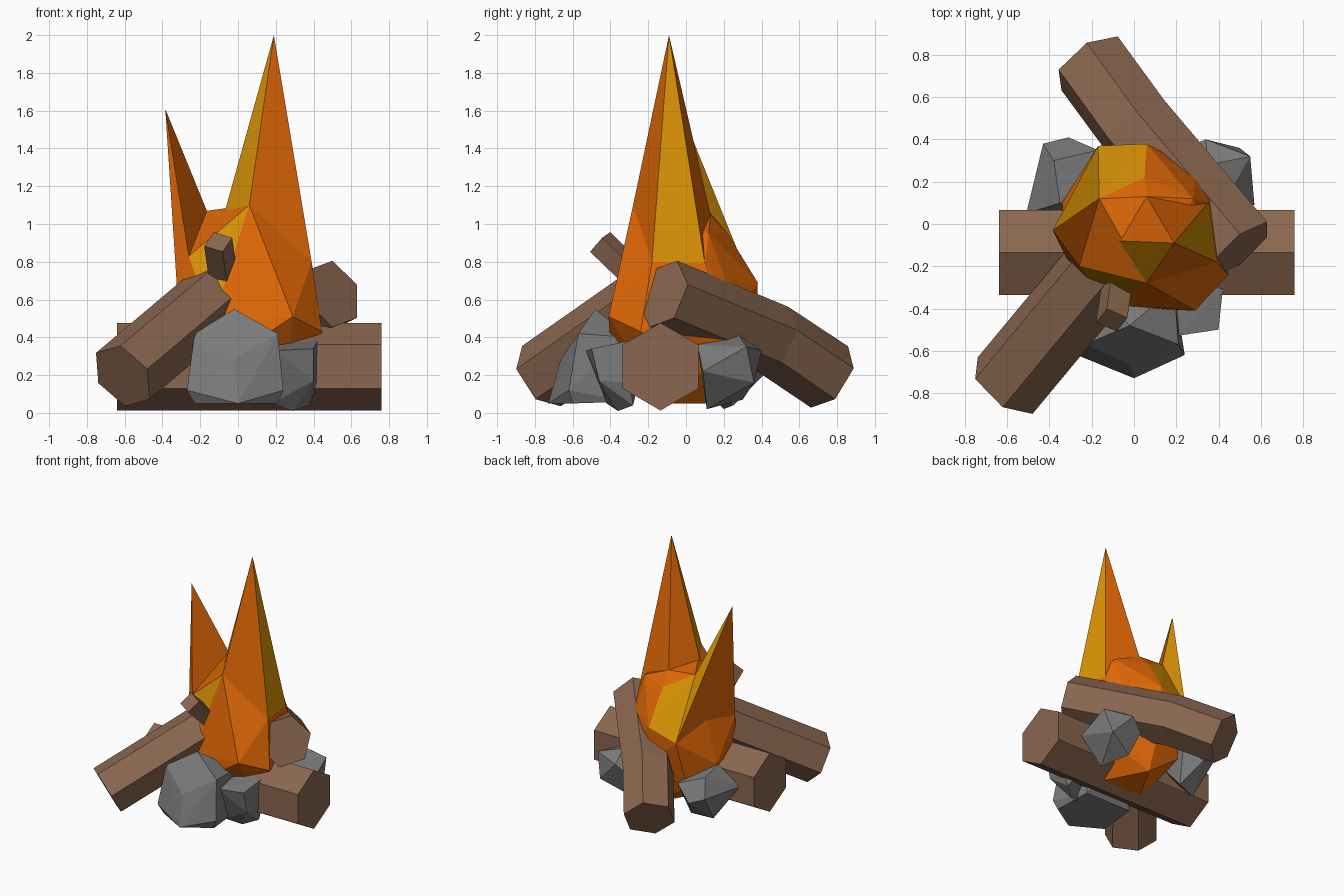
import bpy, bmesh, math
from mathutils import Vector


def mat(name, rgb):
    m = bpy.data.materials.new(name)
    m.diffuse_color = (*rgb, 1)
    return m


WOOD = mat("wood_brown", (0.255, 0.135, 0.08))
STONE = mat("stone_grey", (0.2, 0.2, 0.2))
ORANGE = mat("flame_orange", (0.76, 0.14, 0.002))
YELLOW = mat("flame_yellow", (0.72, 0.30, 0.002))


def finish(bm, name, *mats):
    bmesh.ops.recalc_face_normals(bm, faces=bm.faces)
    me = bpy.data.meshes.new(name)
    bm.to_mesh(me)
    bm.free()
    for m in mats:
        me.materials.append(m)
    ob = bpy.data.objects.new(name, me)
    bpy.context.collection.objects.link(ob)
    return ob


def log(name, path, radius, roll=0.0, sides=6):
    """Faceted prism along a path; roll turns its first corner away from straight up."""
    bm = bmesh.new()
    pts = [Vector(p) for p in path]
    rings = []
    for i, p in enumerate(pts):
        t = (pts[min(i + 1, len(pts) - 1)] - pts[max(i - 1, 0)]).normalized()
        side = t.cross(Vector((0, 0, 1))).normalized()
        up = side.cross(t)
        angles = [roll + 2 * math.pi * k / sides for k in range(sides)]
        rings.append([bm.verts.new(p + radius * (up * math.cos(a) + side * math.sin(a)))
                      for a in angles])
    for a, b in zip(rings, rings[1:]):
        for k in range(sides):
            j = (k + 1) % sides
            bm.faces.new((a[k], a[j], b[j], b[k]))
    bm.faces.new(rings[0])
    bm.faces.new(rings[-1])
    return finish(bm, name, WOOD)


def hull(name, points, mats, yellow_dirs=()):
    """Convex faceted solid; faces looking along yellow_dirs get the second material."""
    bm = bmesh.new()
    for p in points:
        bm.verts.new(p)
    bmesh.ops.convex_hull(bm, input=bm.verts)
    loose = [v for v in bm.verts if not v.link_faces]
    bmesh.ops.delete(bm, geom=loose, context='VERTS')
    bmesh.ops.recalc_face_normals(bm, faces=bm.faces)
    bm.normal_update()
    for f in bm.faces:
        if any(f.normal.dot(Vector(d).normalized()) > 0.96 for d in yellow_dirs):
            f.material_index = 1
    return finish(bm, name, *mats)


# Logs
log("cross_log", [(-0.64, -0.135, 0.245), (0.76, -0.135, 0.245)], 0.232)
log("front_log", [(-0.61, -0.765, 0.195), (0.0, -0.03, 0.71)], 0.19, 0.3)
log("back_log", [(-0.21, 0.76, 0.19), (0.01, 0.46, 0.39), (0.5, -0.12, 0.63)], 0.19, -0.25)
log("branch_stub", [(-0.07, -0.2, 0.66), (-0.105, -0.455, 0.905)], 0.078, 0.4, 4)

# Stones
big = [(-0.02, -0.48, 0.55), (-0.02, -0.665, 0.28), (0, -0.73, 0.05), (0, -0.2, 0.3)]
for s in (-1, 1):
    big += [(-0.01 + s * 0.22, -0.57, 0.42), (-0.015 + s * 0.255, -0.62, 0.12),
            (-0.01 + s * 0.22, -0.6, 0.05), (-0.01 + s * 0.2, -0.3, 0.4),
            (-0.01 + s * 0.2, -0.3, 0.06)]
hull("front_stone", big, [STONE])
hull("right_stone", [(0.42, -0.31, 0.38), (0.40, -0.5, 0.34), (0.2, -0.53, 0.33),
                     (0.2, -0.2, 0.38), (0.42, -0.3, 0.16), (0.4, -0.46, 0.17),
                     (0.29, -0.36, 0.01), (0.38, -0.28, 0.04), (0.18, -0.42, 0.05)], [STONE])
hull("back_right_stone", [(0.35, 0.28, 0.41), (0.55, 0.32, 0.35), (0.57, 0.09, 0.22),
                          (0.4, 0.06, 0.36), (0.34, 0.4, 0.33), (0.24, 0.36, 0.25),
                          (0.5, 0.36, 0.16), (0.4, 0.11, 0.02), (0.3, 0.3, 0.07),
                          (0.2, 0.1, 0.2)], [STONE])
hull("back_left_stone", [(-0.35, 0.1, 0.4), (-0.38, 0.3, 0.38), (-0.43, 0.38, 0.25),
                         (-0.31, 0.41, 0.2), (-0.17, 0.35, 0.3), (-0.51, 0.05, 0.25),
                         (-0.39, 0.02, 0.2), (-0.15, 0.05, 0.3), (-0.38, 0.2, 0.02),
                         (-0.22, 0.25, 0.04)], [STONE])

# Flame: shared corner points, a body and two tall tongues
A, M, N = (0.06, -0.28, 1.1), (-0.08, -0.08, 1.03), (-0.165, 0.12, 1.07)
T, P, L = (0.06, 0.13, 1.05), (0.28, 0.12, 0.95), (-0.26, -0.2, 0.83)
C, Q, B = (0.39, -0.18, 0.8), (0.35, 0.1, 0.79), (0.29, -0.41, 0.51)
W, G, H = (-0.325, -0.15, 0.69), (-0.17, 0.37, 0.62), (0.06, 0.38, 0.69)
F, D = (-0.14, -0.38, 0.47), (0.445, -0.24, 0.43)
low = [(0.29, 0.21, 0.7), (0.05, 0.22, 0.95), (-0.3, -0.2, 0.4), (-0.34, 0.1, 0.4),
       (0.4, 0.2, 0.4), (0.06, 0.37, 0.4), (0.05, -0.4, 0.35), (0.33, 0.12, 0.24),
       (-0.2, 0.27, 0.24), (0.06, 0.24, 0.05), (0.25, -0.12, 0.05), (-0.14, -0.12, 0.05)]
FIRE = [ORANGE, YELLOW]
hull("flame_body", [A, M, N, T, P, L, C, Q, B, W, G, H, F, D] + low, FIRE,
     [(-0.21, 0.86, 0.48), (-0.44, -0.85, 0.28)])
hull("tall_flame", [(0.19, -0.09, 2.0), A, M, T, Q, C], FIRE,
     [(-0.83, -0.5, 0.23), (0.976, 0.156, 0.15)])
hull("small_flame", [(-0.385, -0.03, 1.61), N, L, W, G], FIRE, [(0.49, 0.76, 0.42)])
